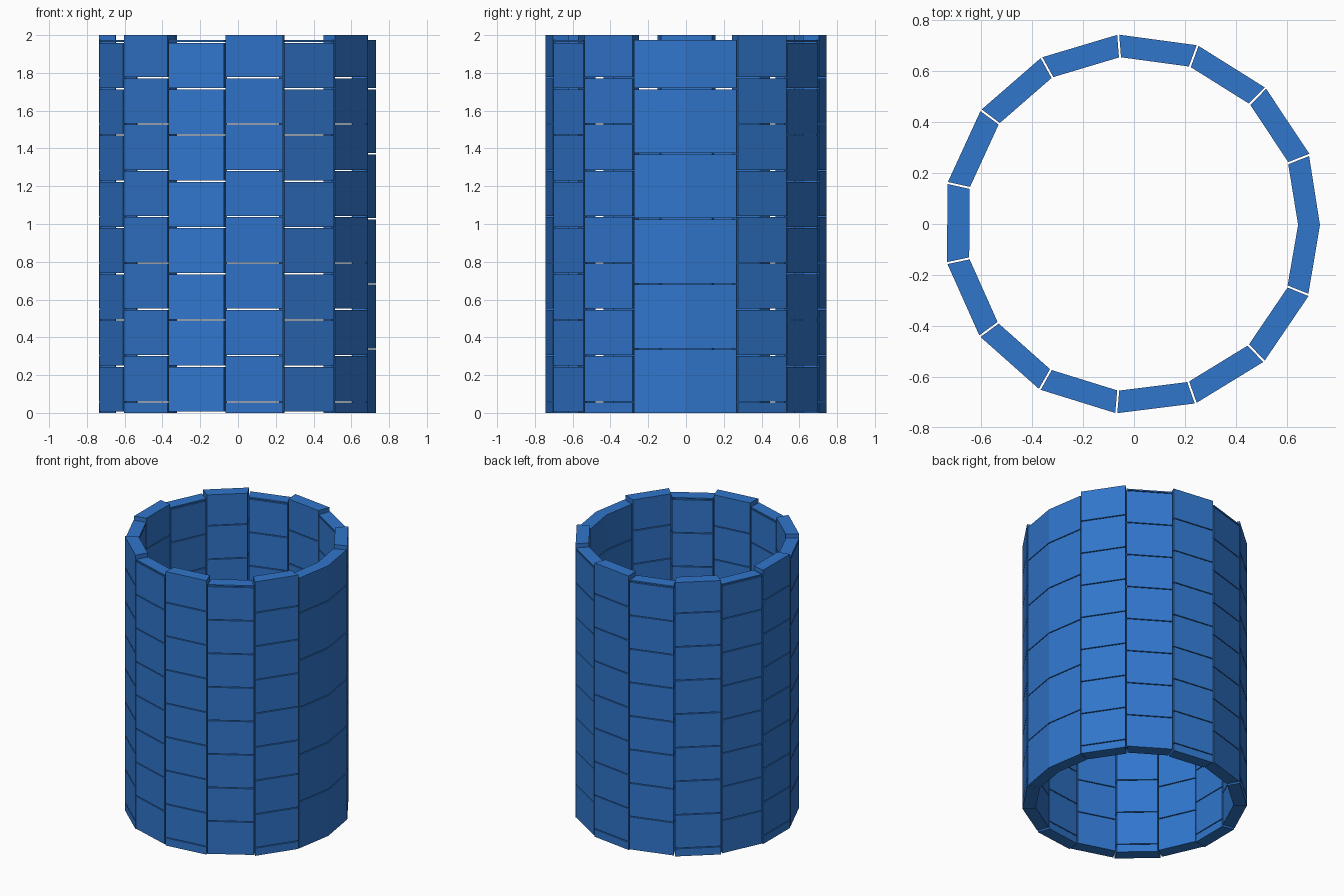
import bpy, bmesh
from math import radians, cos, sin, hypot
from mathutils import Vector

if "Cube" in bpy.data.objects:
    bpy.data.objects.remove(bpy.data.objects["Cube"])

CX = -0.004                      # ring axis offset so the whole model is centred
R_OUT, R_IN = 0.746, 0.657
GAP = 0.008                      # gap between columns
DOOR = 43.4                      # angle covered by the wide column
COUNT = 13
STEP = (360 - DOOR) / COUNT
TURN = -0.3

mat = bpy.data.materials.new("blue")
mat.diffuse_color = (0.03, 0.18, 0.6, 1)
mat.use_nodes = True
mat.node_tree.nodes["Principled BSDF"].inputs["Base Color"].default_value = mat.diffuse_color


def polar(r, deg, side=0.0):
    """Point on the ring, shifted sideways to leave a parallel gap."""
    a = radians(deg + TURN)
    return Vector((CX + r * cos(a) - side * sin(a), r * sin(a) + side * cos(a)))


def column(name, outer, inner, spans):
    """Stack of bricks: one cross-section extruded over each z span."""
    bm = bmesh.new()
    outline = outer + inner[::-1]
    n = len(outer)
    for z0, z1 in spans:
        low = [bm.verts.new((p.x, p.y, z0)) for p in outline]
        top = [bm.verts.new((p.x, p.y, z1)) for p in outline]
        m = len(outline)
        for i in range(m):
            j = (i + 1) % m
            bm.faces.new((low[i], low[j], top[j], top[i]))
        for i in range(n - 1):
            k = (i, i + 1, m - 2 - i, m - 1 - i)
            bm.faces.new([top[q] for q in k])
            bm.faces.new([low[q] for q in reversed(k)])
    bmesh.ops.recalc_face_normals(bm, faces=bm.faces)
    mesh = bpy.data.meshes.new(name)
    bm.to_mesh(mesh)
    bm.free()
    mesh.materials.append(mat)
    bpy.context.collection.objects.link(bpy.data.objects.new(name, mesh))


def courses(bottom, first, pitch, top, seam=0.006):
    """Brick spans between seams, cut off at bottom and top."""
    spans, z, s = [], bottom, first
    while s < top - 0.01:
        spans.append((z, s - seam / 2))
        z, s = s + seam / 2, s + pitch
    return spans + [(z, top)]


# Narrow brick columns, alternately staggered in height
high = courses(0.0, 0.058, 0.2452, 2.0)
low = courses(0.007, 0.247, 0.2448, 1.973)
for i in range(COUNT):
    a0 = DOOR / 2 + i * STEP
    a1 = a0 + STEP
    h = GAP / 2
    column(f"brick_column_{i + 1}",
           [polar(R_OUT, a0, h), polar(R_OUT, a1, -h)],
           [polar(R_IN, a0, h), polar(R_IN, a1, -h)],
           high if i % 2 == 0 else low)

# Wide column of bent bricks on the right side
d, h = DOOR / 2, GAP / 2
column("wide_brick_column",
       [polar(0.742, -d, h), polar(0.735, 0), polar(0.742, d, -h)],
       [polar(0.654, -d, h), polar(0.649, 0), polar(0.654, d, -h)],
       courses(0.0, 0.339, 0.3443, 1.973))
